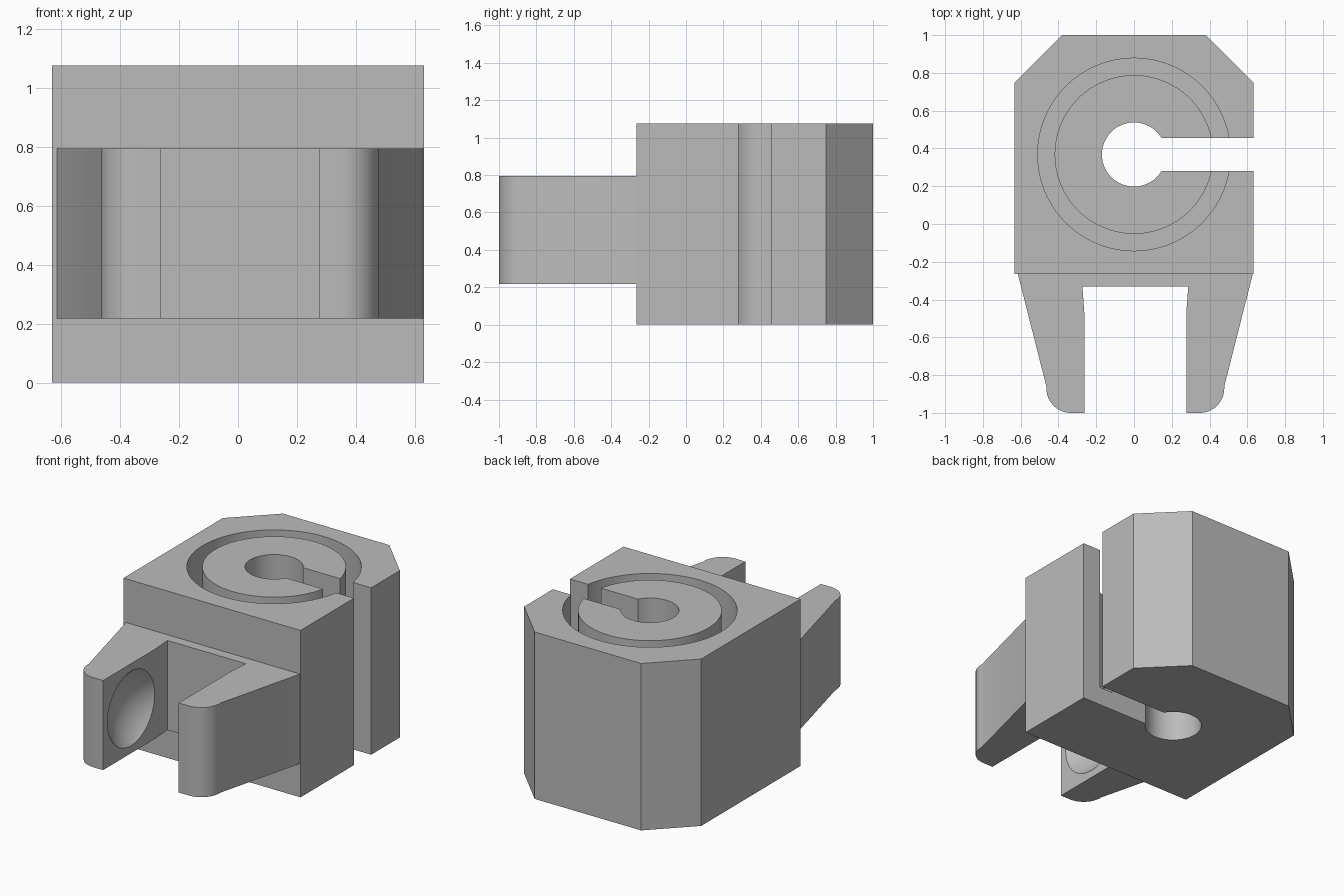
import bpy
import bmesh
from math import pi, sin, cos, asin, radians
from mathutils import Matrix

if "Cube" in bpy.data.objects:
    bpy.data.objects.remove(bpy.data.objects["Cube"], do_unlink=True)

grey = bpy.data.materials.new("light grey")
grey.use_nodes = True
GREY = (0.5, 0.5, 0.5, 1)
grey.diffuse_color = GREY
grey.node_tree.nodes["Principled BSDF"].inputs["Base Color"].default_value = GREY


def arc(cx, cy, r, start, end, steps):
    """Points along an arc, angles in radians."""
    angles = [start + (end - start) * i / steps for i in range(steps + 1)]
    return [(cx + r * cos(a), cy + r * sin(a)) for a in angles]


def add_object(name, bm):
    bmesh.ops.recalc_face_normals(bm, faces=bm.faces)
    mesh = bpy.data.meshes.new(name)
    bm.to_mesh(mesh)
    bm.free()
    mesh.materials.append(grey)
    obj = bpy.data.objects.new(name, mesh)
    bpy.context.collection.objects.link(obj)
    return obj


def prism(name, outline, z0, z1):
    """Extrude a flat outline upwards."""
    bm = bmesh.new()
    face = bm.faces.new([bm.verts.new((x, y, z0)) for x, y in outline])
    top = bmesh.ops.extrude_face_region(bm, geom=[face])["geom"]
    verts = [v for v in top if isinstance(v, bmesh.types.BMVert)]
    bmesh.ops.translate(bm, verts=verts, vec=(0, 0, z1 - z0))
    return add_object(name, bm)


def ring(name, cx, cy, r_in, r_out, z0, z1, steps=96):
    """Revolve a rectangle into a square-edged ring."""
    bm = bmesh.new()
    section = [(r_in, z0), (r_out, z0), (r_out, z1), (r_in, z1)]
    loops = []
    for i in range(steps):
        a = 2 * pi * i / steps
        loops.append([bm.verts.new((cx + r * cos(a), cy + r * sin(a), z)) for r, z in section])
    for i in range(steps):
        p, q = loops[i], loops[(i + 1) % steps]
        for k in range(4):
            n = (k + 1) % 4
            bm.faces.new((p[k], q[k], q[n], p[n]))
    return add_object(name, bm)


def cut(obj, cutter):
    mod = obj.modifiers.new("cut", "BOOLEAN")
    mod.operation = "DIFFERENCE"
    mod.solver = "EXACT"
    mod.object = cutter
    cutter.hide_render = True
    bpy.context.view_layer.objects.active = obj
    bpy.ops.object.modifier_apply(modifier=mod.name)
    bpy.data.objects.remove(cutter, do_unlink=True)


# Housing block: chamfered back corners, side slot running into a round bore
HALF, HEIGHT, FRONT = 0.632, 1.077, -0.265
BORE_Y, BORE_R, SLOT = 0.368, 0.17, 0.087
a = asin(SLOT / BORE_R)
outline = [(HALF, BORE_Y + SLOT), (HALF, 0.748), (0.38, 1), (-0.38, 1), (-HALF, 0.748),
           (-HALF, FRONT), (HALF, FRONT), (HALF, BORE_Y - SLOT)]
outline += arc(0, BORE_Y, BORE_R, 2 * pi - a, a, 48)
housing = prism("housing_block", outline, 0, HEIGHT)

# Deep ring groove around the bore
cut(housing, ring("groove_cutter", 0, BORE_Y, 0.42, 0.51, 0.12, HEIGHT + 0.1))

# Two-armed fork, drawn as one half and mirrored about its own centre line
MID, BOTTOM, TOP = 0.007, 0.217, 0.795
half = [(0.622, FRONT + 0.001), (0.471, -0.86)]
half += arc(0.341, -0.87, 0.13, 0, -pi / 2, 12)
half += [(0.27, -1), (0.27, -0.47), (0.28, -0.33)]
outline = [(MID + x, y) for x, y in half] + [(MID - x, y) for x, y in reversed(half)]
fork = prism("fork", outline, BOTTOM, TOP)

# Shallow spherical sockets in the inner faces of the arms
RIM, DEPTH = 0.24, 0.1
ball_r = (RIM ** 2 + DEPTH ** 2) / (2 * DEPTH)
for side in (-1, 1):
    bm = bmesh.new()
    x = MID + side * (0.27 + DEPTH - ball_r)
    place = Matrix.Translation((x, -0.715, (BOTTOM + TOP) / 2)) @ Matrix.Rotation(pi / 2, 4, "Y")
    bmesh.ops.create_uvsphere(bm, u_segments=64, v_segments=48, radius=ball_r, matrix=place)
    cut(fork, add_object("socket_cutter", bm))

# Smooth the round walls, keep the corners sharp
for obj in (housing, fork):
    bpy.ops.object.select_all(action="DESELECT")
    obj.select_set(True)
    bpy.context.view_layer.objects.active = obj
    bpy.ops.object.shade_smooth_by_angle(angle=radians(20))
